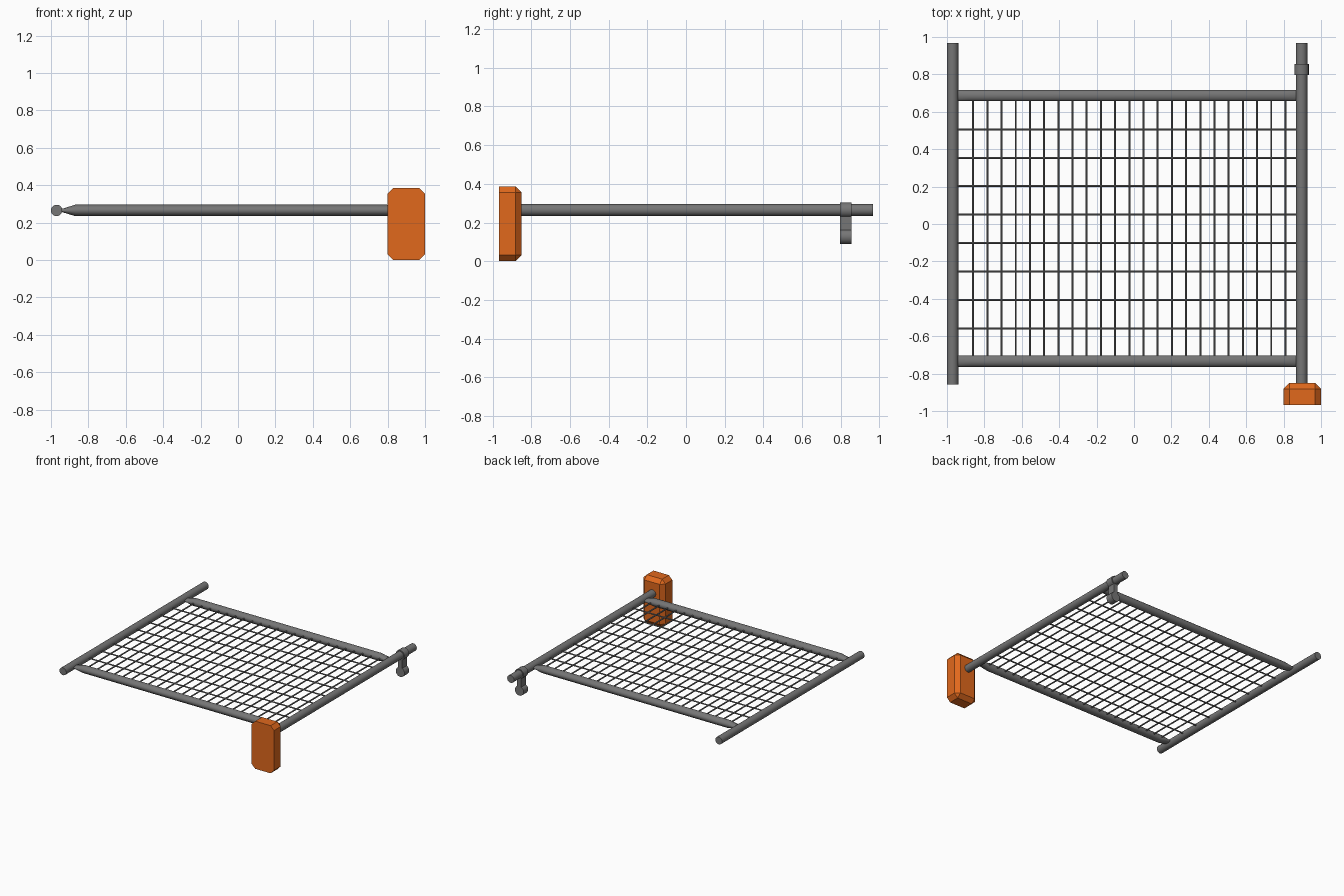
import bpy, bmesh, math
from mathutils import Vector, Matrix

if "Cube" in bpy.data.objects:
    bpy.data.objects.remove(bpy.data.objects["Cube"])


def material(name, rgb):
    m = bpy.data.materials.new(name)
    m.diffuse_color = (*rgb, 1)
    m.use_nodes = True
    m.node_tree.nodes["Principled BSDF"].inputs["Base Color"].default_value = m.diffuse_color
    return m


STEEL = material("galvanised_grey", (0.18, 0.18, 0.18))
ORANGE = material("safety_orange", (0.75, 0.14, 0.012))
Z = 0.265      # height of the panel plane
R = 0.0305     # tube radius


def finish(bm, name, mat, smooth=True):
    bmesh.ops.recalc_face_normals(bm, faces=bm.faces)
    me = bpy.data.meshes.new(name)
    bm.to_mesh(me)
    bm.free()
    me.materials.append(mat)
    ob = bpy.data.objects.new(name, me)
    bpy.context.collection.objects.link(ob)
    if smooth:
        bpy.ops.object.select_all(action='DESELECT')
        ob.select_set(True)
        bpy.context.view_layer.objects.active = ob
        bpy.ops.object.shade_smooth_by_angle(angle=math.radians(35))
    return ob


def add_rod(bm, a, b, r, sides):
    a, b = Vector(a), Vector(b)
    d = b - a
    mat = Matrix.Translation((a + b) / 2) @ d.to_track_quat('Z', 'Y').to_matrix().to_4x4()
    bmesh.ops.create_cone(bm, cap_ends=True, segments=sides, radius1=r, radius2=r,
                          depth=d.length, matrix=mat)


def rod(name, a, b, r, mat, sides=20):
    bm = bmesh.new()
    add_rod(bm, a, b, r, sides)
    return finish(bm, name, mat)


def add_box(bm, lo, hi):
    lo, hi = Vector(lo), Vector(hi)
    mat = Matrix.Translation((lo + hi) / 2) @ Matrix.Diagonal((*(hi - lo), 1))
    bmesh.ops.create_cube(bm, size=1, matrix=mat)


# side posts
rod("left_post", (-0.97, -0.857, Z), (-0.97, 0.967, Z), R, STEEL)
rod("right_post", (0.896, -0.86, Z), (0.896, 0.967, Z), R, STEEL)


# cross rails with flattened ends
def rail(name, y, sides=20):
    bm = bmesh.new()
    rings = []
    for x, flat in ((-0.95, 0.2), (-0.87, 1), (0.796, 1), (0.876, 0.2)):
        ring = []
        for i in range(sides):
            t = 2 * math.pi * i / sides
            ring.append(bm.verts.new((x, y + R * math.cos(t), Z + R * flat * math.sin(t))))
        rings.append(ring)
    for p, q in zip(rings, rings[1:]):
        for i in range(sides):
            j = (i + 1) % sides
            bm.faces.new((p[i], p[j], q[j], q[i]))
    bm.faces.new(rings[0])
    bm.faces.new(rings[-1])
    return finish(bm, name, STEEL)


rail("upper_rail", 0.687)
rail("lower_rail", -0.733)

# wire mesh
bm = bmesh.new()
for i in range(23):
    x = -0.860 + i * 0.0759
    add_rod(bm, (x, -0.73, Z), (x, 0.685, Z), 0.006, 6)
for i in range(8):
    y = 0.506 - i * 0.152
    add_rod(bm, (-0.965, y, Z), (0.89, y, Z), 0.006, 6)
finish(bm, "wire_mesh", STEEL, smooth=False)

# coupling clamp: collar on the post, neck and lower lobe
bm = bmesh.new()
add_rod(bm, (0.896, 0.797, Z), (0.896, 0.856, Z), 0.039, 16)
add_rod(bm, (0.896, 0.797, 0.127), (0.896, 0.856, 0.127), 0.039, 16)
add_box(bm, (0.878, 0.797, 0.14), (0.914, 0.856, 0.25))
finish(bm, "coupling_clamp", STEEL)

# foot block, chamfered everywhere except around its front face
bm = bmesh.new()
add_box(bm, (0.80, -0.967, 0), (1.0, -0.85, 0.386))
edges = [e for e in bm.edges if any(v.co.y > -0.9 for v in e.verts)]
bmesh.ops.bevel(bm, geom=edges, offset=0.031, offset_type='OFFSET', segments=1,
                profile=0.5, affect='EDGES')
finish(bm, "foot_block", ORANGE, smooth=False)
